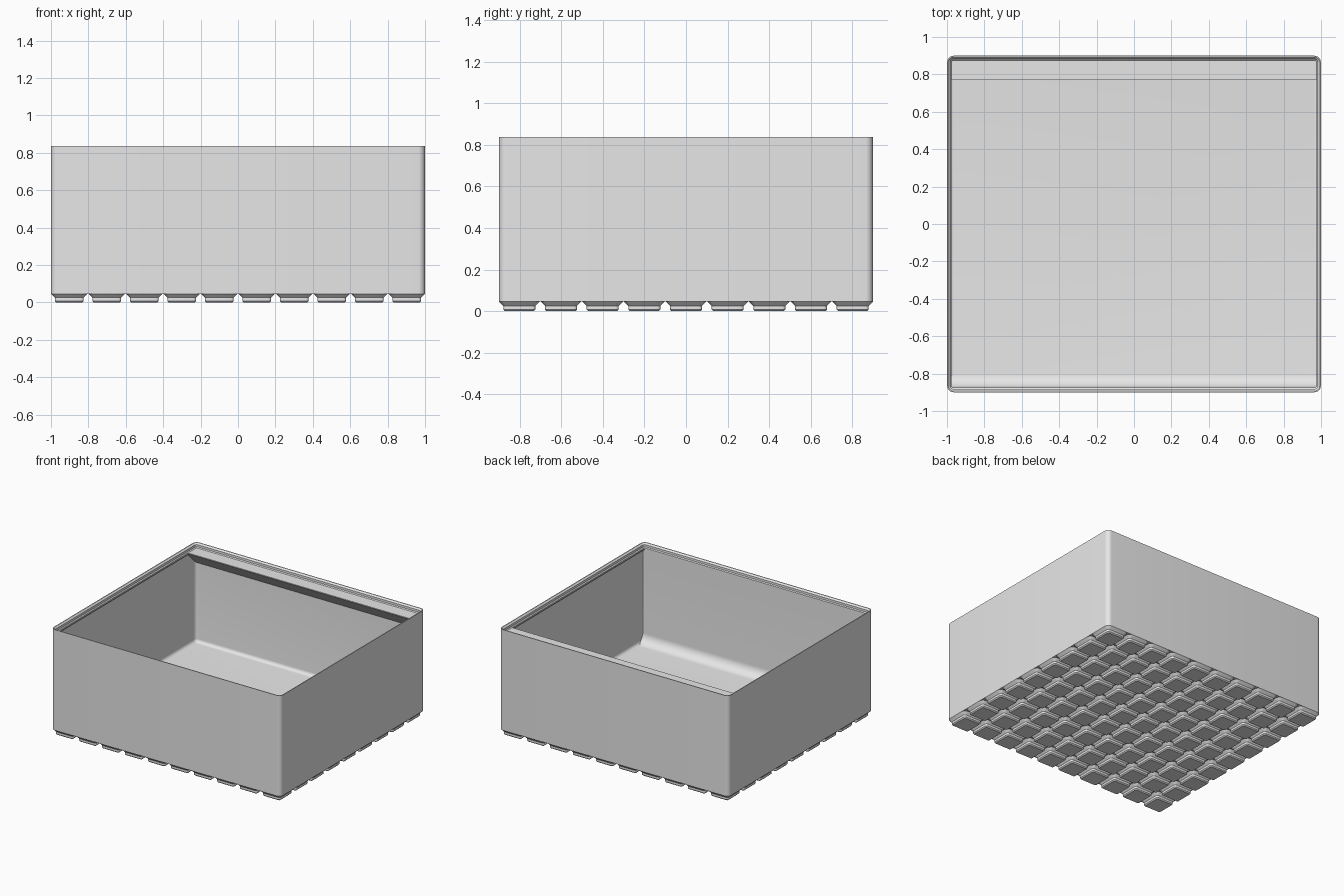
import bpy
import bmesh
from math import sin, cos, pi, radians

K = 2 / 209.5                  # working units (mm) to scene units
COLS, ROWS, PITCH = 10, 9, 21
WIDTH, DEPTH = COLS * PITCH - 0.5, ROWS * PITCH - 0.5
FLOOR, FILLET, WALL = 5.7, 2.8, 0.95
LIP, RIM, BASE = 2.6, 87.7, 4.75
CORNER = 3.75

cube = bpy.data.objects.get("Cube")
if cube:
    bpy.data.objects.remove(cube, do_unlink=True)

grey = bpy.data.materials.new("light grey")
grey.use_nodes = True
grey.diffuse_color = (0.8, 0.8, 0.8, 1)
for node in grey.node_tree.nodes:
    if node.type == "BSDF_PRINCIPLED":
        node.inputs["Base Color"].default_value = grey.diffuse_color


def finish(bm, name):
    """Scale to scene units, make the object and smooth its curves."""
    bmesh.ops.scale(bm, vec=(K, K, K), verts=bm.verts)
    bmesh.ops.recalc_face_normals(bm, faces=bm.faces)
    mesh = bpy.data.meshes.new(name)
    bm.to_mesh(mesh)
    bm.free()
    obj = bpy.data.objects.new(name, mesh)
    bpy.context.collection.objects.link(obj)
    mesh.materials.append(grey)
    bpy.ops.object.select_all(action="DESELECT")
    obj.select_set(True)
    bpy.context.view_layer.objects.active = obj
    bpy.ops.object.shade_smooth_by_angle(angle=radians(30))
    return obj


def ring(bm, width, depth, inset, z, cx, cy, steps):
    """Rounded rectangle of vertices, shrunk by inset."""
    r = max(CORNER - inset, 0.2)
    hx, hy = width / 2 - inset - r, depth / 2 - inset - r
    verts = []
    for q, (sx, sy) in enumerate([(1, 1), (-1, 1), (-1, -1), (1, -1)]):
        for i in range(steps + 1):
            a = (q + i / steps) * pi / 2
            verts.append(bm.verts.new((cx + sx * hx + r * cos(a),
                                       cy + sy * hy + r * sin(a), z)))
    return verts


def loft(bm, width, depth, profile, cx=0, cy=0, steps=8, cap_end=True):
    """Skin rounded rectangles along an (inset, z) profile."""
    rings = [ring(bm, width, depth, i, z, cx, cy, steps) for i, z in profile]
    n = len(rings[0])
    for a, b in zip(rings, rings[1:]):
        for i in range(n):
            j = (i + 1) % n
            bm.faces.new((a[i], a[j], b[j], b[i]))
    bm.faces.new(rings[0][::-1])
    if cap_end:
        bm.faces.new(rings[-1])


def bar(name, profile, side):
    """Prism across the box from an (inset, z) profile on the front or back."""
    bm = bmesh.new()
    half = WIDTH / 2 - 0.8
    ends = [[bm.verts.new((x, side * (DEPTH / 2 - i), z)) for i, z in profile]
            for x in (-half, half)]
    n = len(profile)
    for i in range(n):
        j = (i + 1) % n
        bm.faces.new((ends[0][i], ends[0][j], ends[1][j], ends[1][i]))
    bm.faces.new(ends[0])
    bm.faces.new(ends[1])
    return finish(bm, name)


# Box shell: outer wall, stacking lip, inner wall, rounded floor edge
shell = [(0, BASE), (0, RIM), (0.7, RIM), (1.9, 86.5), (1.9, 84.7),
         (LIP, 84), (LIP, 82.8), (WALL, 82.8 - LIP + WALL)]
for s in range(7):
    a = s / 6 * pi / 2
    shell.append((WALL + FILLET * (1 - cos(a)), FLOOR + FILLET * (1 - sin(a))))
bm = bmesh.new()
loft(bm, WIDTH, DEPTH, shell)
finish(bm, "box_shell")

# Grid of stepped feet
foot = [(2.95, 0), (2.15, 0.8), (2.15, 2.6), (0, BASE)]
bm = bmesh.new()
for col in range(COLS):
    for row in range(ROWS):
        loft(bm, PITCH - 0.5, PITCH - 0.5, foot,
             (col - (COLS - 1) / 2) * PITCH, (row - (ROWS - 1) / 2) * PITCH,
             steps=4, cap_end=False)
finish(bm, "feet")

# Thick front wall with a curved scoop down to the floor
R = 8
scoop = [(1.7, 82.8), (1.7, FLOOR - 0.4), (LIP + R, FLOOR - 0.4)]
for s in range(13):
    a = s / 12 * pi / 2
    scoop.append((LIP + R * (1 - sin(a)), FLOOR + R * (1 - cos(a))))
scoop.append((LIP, 82.8))
bar("front_scoop", scoop, -1)

# Label shelf along the back with a sloped underside
bar("label_shelf", [(1.7, 84), (13.6, 84), (13.6, 83.4), (1.7, 71.5)], 1)
